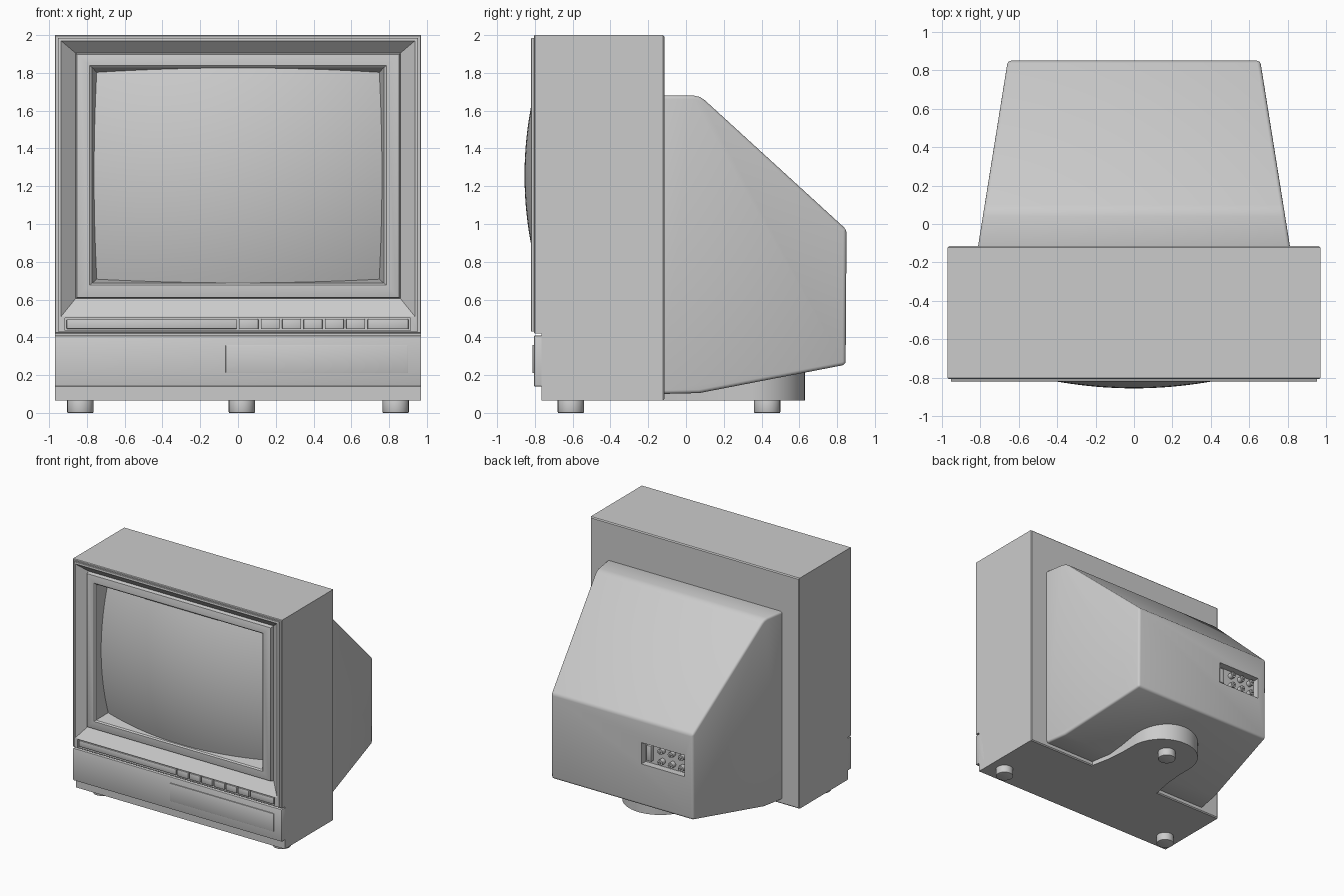
import bpy, bmesh, math
from mathutils import Matrix, Vector

if "Cube" in bpy.data.objects:
    bpy.data.objects.remove(bpy.data.objects["Cube"])

GREY = bpy.data.materials.new("light grey plastic")
GREY.diffuse_color = (0.6, 0.6, 0.6, 1)
GREY.use_nodes = True
GREY.node_tree.nodes["Principled BSDF"].inputs["Base Color"].default_value = GREY.diffuse_color


def finish(name, bm, bevel=0, segments=2, cutter=None, angle=30):
    """Turn a bmesh into a finished object, with optional cut and rounded edges."""
    bmesh.ops.recalc_face_normals(bm, faces=bm.faces[:])
    mesh = bpy.data.meshes.new(name)
    bm.to_mesh(mesh)
    bm.free()
    mesh.materials.append(GREY)
    ob = bpy.data.objects.new(name, mesh)
    bpy.context.collection.objects.link(ob)
    if bevel:
        m = ob.modifiers.new("round", 'BEVEL')
        m.width, m.segments, m.limit_method = bevel, segments, 'ANGLE'
        m.angle_limit = math.radians(25)
    if cutter:
        m = ob.modifiers.new("cut", 'BOOLEAN')
        m.object, m.operation, m.solver = cutter, 'DIFFERENCE', 'EXACT'
    bpy.ops.object.select_all(action='DESELECT')
    ob.select_set(True)
    bpy.context.view_layer.objects.active = ob
    if ob.modifiers:
        bpy.ops.object.convert(target='MESH')
    bpy.ops.object.shade_smooth_by_angle(angle=math.radians(angle))
    return ob


def box(name, x0, x1, y0, y1, z0, z1, bevel=0):
    bm = bmesh.new()
    mat = Matrix.Translation(((x0 + x1) / 2, (y0 + y1) / 2, (z0 + z1) / 2))
    mat = mat @ Matrix.Diagonal((x1 - x0, y1 - y0, z1 - z0, 1))
    bmesh.ops.create_cube(bm, size=1, matrix=mat)
    return finish(name, bm, bevel)


def cylinder(name, centre, radius, depth, axis='Z', sides=32, bevel=0):
    bm = bmesh.new()
    mat = Matrix.Translation(centre)
    if axis == 'Y':
        mat = mat @ Matrix.Rotation(math.pi / 2, 4, 'X')
    bmesh.ops.create_cone(bm, cap_ends=True, segments=sides, radius1=radius,
                          radius2=radius, depth=depth, matrix=mat)
    return finish(name, bm, bevel)


def rect_loft(name, rings, cap_first=False, closed=False, cutter=None):
    """Join rectangles given as (half width, low z, high z, y)."""
    bm = bmesh.new()
    loops = [[bm.verts.new(p) for p in ((-w, y, a), (w, y, a), (w, y, b), (-w, y, b))]
             for w, a, b, y in rings]
    pairs = list(zip(loops, loops[1:]))
    if closed:
        pairs.append((loops[-1], loops[0]))
    for p, q in pairs:
        for i in range(4):
            j = (i + 1) % 4
            bm.faces.new((p[i], p[j], q[j], q[i]))
    if cap_first:
        bm.faces.new(loops[0])
    return finish(name, bm, cutter=cutter)


def extrude_outline(name, outline, z0, z1):
    bm = bmesh.new()
    lo = [bm.verts.new((x, y, z0)) for x, y in outline]
    hi = [bm.verts.new((x, y, z1)) for x, y in outline]
    bm.faces.new(lo)
    bm.faces.new(hi)
    for i in range(len(lo)):
        j = (i + 1) % len(lo)
        bm.faces.new((lo[i], lo[j], hi[j], hi[i]))
    return finish(name, bm)


# Front cabinet, open at the front for the screen
rect_loft("cabinet", [(.962, .073, 1.992, -.115), (.97, .065, 2.0, -.123),
                      (.97, .065, 2.0, -.765), (.90, .55, 1.94, -.765)], cap_first=True)

# Front bezel: outer rim, sloping surround, raised screen frame, inner bevel
slot = box("control_slot_cutter", -.917, .912, -.90, -.795, .437, .503)
rect_loft("bezel", [(.97, .42, 2.0, -.76), (.97, .42, 2.0, -.80),
                    (.965, .425, 1.995, -.806), (.952, .43, 1.985, -.806),
                    (.952, .43, 1.985, -.818), (.948, .432, 1.981, -.82),
                    (.937, .51, 1.97, -.82), (.86, .605, 1.905, -.755),
                    (.853, .612, 1.898, -.785), (.838, .625, 1.885, -.79),
                    (.785, .677, 1.838, -.79), (.772, .687, 1.828, -.78),
                    (.745, .71, 1.80, -.64)], closed=True, cutter=slot)
slot.hide_render = True
slot.hide_viewport = True

# Bulging picture tube
bm = bmesh.new()
bmesh.ops.create_grid(bm, x_segments=32, y_segments=24, size=1)
for v in bm.verts:
    x, z = v.co.x * .77, v.co.y * .57
    v.co = Vector((x, -.855 + .22 * x * x + .26 * z * z, 1.257 + z))
screen = finish("screen", bm)
if screen.data.polygons[0].normal.y > 0:
    screen.data.flip_normals()

# Control strip: long bar and buttons
box("control_bar", -.907, -.005, -.817, -.785, .445, .495, .003)
for i in range(6):
    x = .008 + i * .113
    box("button", x, x + .1, -.82, -.785, .443, .497, .004)
box("power_button", .686, .902, -.82, -.785, .443, .497, .004)

# Lower front panel with its door
box("lower_panel", -.97, .97, -.805, -.70, .14, .41, .006)
box("panel_door", -.065, .90, -.812, -.80, .21, .36, .003)

# Tapered rear housing
profile = [(-.14, .10), (.07, .105), (.845, .255), (.85, .97), (.10, 1.655),
           (.075, 1.672), (.04, 1.68), (-.14, 1.68)]
bm = bmesh.new()
sides = []
for s in (-1, 1):
    sides.append([bm.verts.new((s * (.812 - .160 * (y + .12)), y, z)) for y, z in profile])
    bm.faces.new(sides[-1])
for i in range(len(profile)):
    j = (i + 1) % len(profile)
    bm.faces.new((sides[0][i], sides[0][j], sides[1][j], sides[1][i]))
socket = box("socket_recess_cutter", -.58, -.18, .79, .95, .60, .78)
finish("rear_housing", bm, bevel=.018, segments=3, cutter=socket)
socket.hide_render = True
socket.hide_viewport = True

# Rear sockets
for i in range(3):
    for z in (.645, .735):
        cylinder("socket", (-.53 + i * .095, .805, z), .024, .05, 'Y', 16)
        cylinder("socket_pin", (-.53 + i * .095, .825, z), .010, .04, 'Y', 12)
box("multi_pin_socket", -.25, -.205, .785, .82, .625, .755, .004)

# Rounded pedestal under the rear housing
arc = [(.29 * math.cos(math.pi * i / 24), .34 + .29 * math.sin(math.pi * i / 24))
       for i in range(25)]
neck = [(.34, -.14), (.335, -.10), (.305, .05), (.292, .2)]
extrude_outline("rear_pedestal", neck + arc + [(-x, y) for x, y in reversed(neck)], .065, .24)

# Feet
for x, y in ((-.835, -.61), (.835, -.61), (.02, .43)):
    cylinder("foot", (x, y, .035), .069, .07, bevel=.004)
